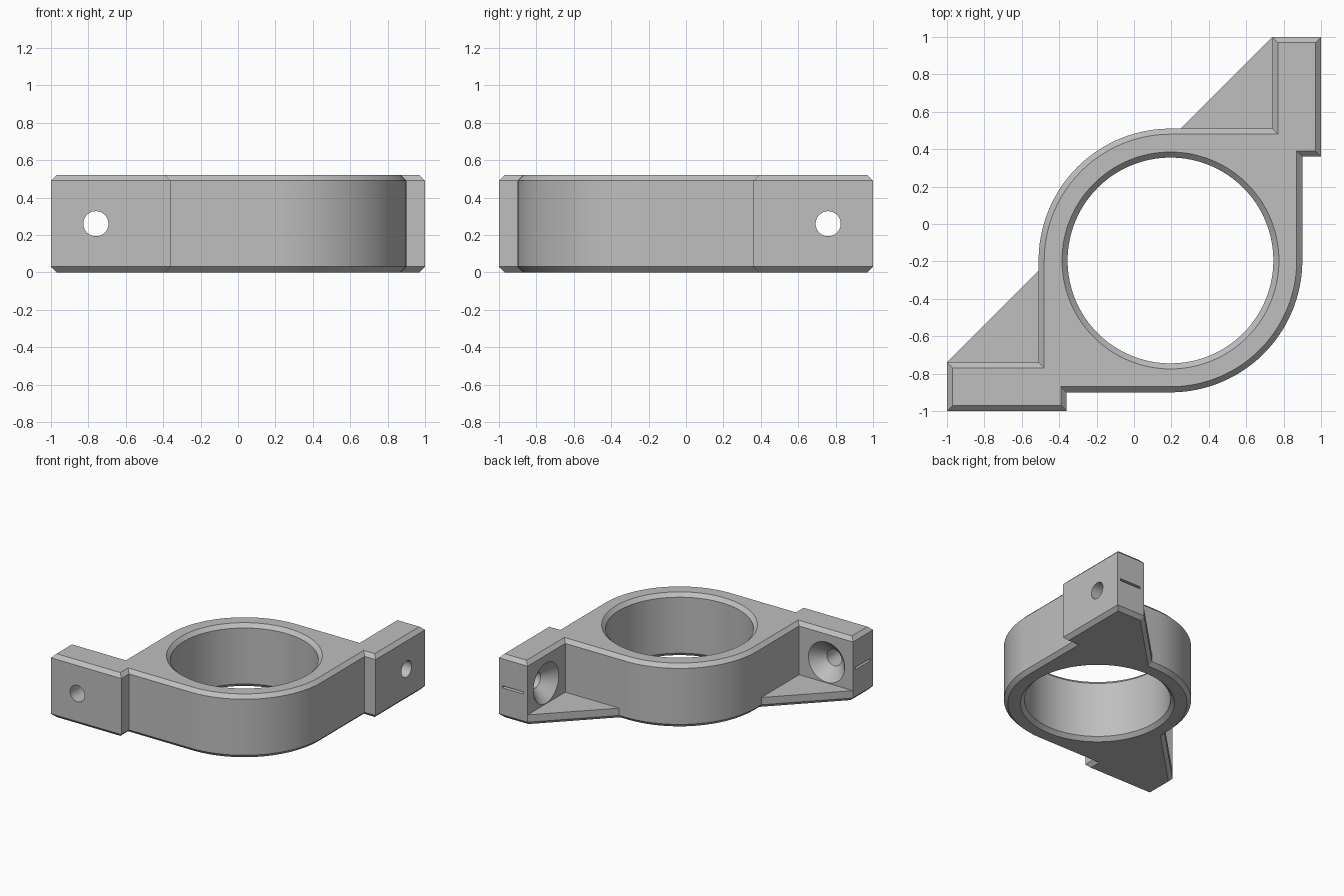
import bpy, bmesh, math
from mathutils import Vector

if "Cube" in bpy.data.objects:
    bpy.data.objects.remove(bpy.data.objects["Cube"])

HEIGHT, BEVEL, WEB_TOP, MID = 0.52, 0.03, 0.09, 0.26
CX, CY, OUTER, BORE = 0.195, -0.195, 0.705, 0.55

grey = bpy.data.materials.new("plain_grey")
grey.use_nodes = True
grey.diffuse_color = (0.52, 0.52, 0.52, 1)
grey.node_tree.nodes["Principled BSDF"].inputs["Base Color"].default_value = grey.diffuse_color


def loft(name, rings):
    """Closed solid through rings that share one point count."""
    bm = bmesh.new()
    loops = [[bm.verts.new(p) for p in ring] for ring in rings]
    for low, high in zip(loops, loops[1:]):
        for i in range(len(low)):
            j = (i + 1) % len(low)
            bm.faces.new((low[i], low[j], high[j], high[i]))
    bm.faces.new(loops[0][::-1])
    bm.faces.new(loops[-1])
    bmesh.ops.remove_doubles(bm, verts=bm.verts, dist=1e-5)
    bmesh.ops.recalc_face_normals(bm, faces=bm.faces)
    mesh = bpy.data.meshes.new(name)
    bm.to_mesh(mesh)
    bm.free()
    mesh.materials.append(grey)
    obj = bpy.data.objects.new(name, mesh)
    bpy.context.collection.objects.link(obj)
    return obj


def flip(p):
    """Mirror a point across the diagonal y = -x."""
    return (-p[1], -p[0], *p[2:])


def arc(start, end, radius=OUTER, steps=24):
    angles = [math.radians(start + (end - start) * i / steps) for i in range(steps + 1)]
    return [(CX + radius * math.cos(a), CY + radius * math.sin(a)) for a in angles]


def outline(corner):
    """Plan outline; corner is the point between the ring and the flange."""
    half = arc(135, 180) + [(-0.51, -0.25), corner, (-1, -0.74), (-1, -1),
                            (-0.36, -1), (-0.36, -0.9)] + arc(270, 315)
    return half + [flip(p) for p in half[-2:0:-1]]


def inset(points, d):
    """Mitred inward offset of a counter-clockwise outline."""
    result = []
    for i, p in enumerate(points):
        p = Vector(p)
        a = (p - Vector(points[i - 1])).normalized()
        b = (Vector(points[(i + 1) % len(points)]) - p).normalized()
        na, nb = Vector((-a.y, a.x)), Vector((-b.y, b.x))
        result.append(p + (na + nb) * d / (1 + na.dot(nb)))
    return result


def at(points, z):
    return [(p[0], p[1], z) for p in points]


# Bracket body: webbed base, then the plain outline above it
upper = outline((-0.51, -0.74))
base = outline((-0.755, -0.495))
body = loft("clamp_body", [
    at(inset(base, BEVEL), 0), at(base, BEVEL), at(base, WEB_TOP), at(upper, WEB_TOP),
    at(upper, HEIGHT - BEVEL), at(inset(upper, BEVEL), HEIGHT)])

# Central bore with bevelled rims
e = BEVEL
cutters = [loft("bore_cutter", [
    at(arc(0, 360, r, 128)[:-1], z) for r, z in (
        (BORE + 2 * e, -e), (BORE, e), (BORE, HEIGHT - e), (BORE + 2 * e, HEIGHT + e))])]


# Countersunk screw hole in the flange, along y
def screw_ring(r, y):
    turn = [math.tau * i / 48 for i in range(48)]
    return [(-0.76 + r * math.cos(t), y, MID + r * math.sin(t)) for t in turn]


screw = [screw_ring(r, y) for r, y in (
    (0.067, -1.1), (0.067, -0.838), (0.165, -0.74), (0.166, -0.7))]

# Thin slit in the flange end
slit = [[(x, -0.97, z), (x, -0.775, z), (x, -0.775, z + 0.018), (x, -0.97, z + 0.018)]
        for z in (MID - 0.009,) for x in (-1.1, -0.95)]

for name, rings in (("screw_cutter", screw), ("slit_cutter", slit)):
    cutters.append(loft(name, rings))
    cutters.append(loft(name + "_mirrored", [[flip(p) for p in r] for r in rings]))

# Cut everything out and tidy the helpers away
bpy.context.view_layer.objects.active = body
body.select_set(True)
for cutter in cutters:
    cutter.hide_render = True
    mod = body.modifiers.new(cutter.name, "BOOLEAN")
    mod.operation, mod.solver, mod.object = "DIFFERENCE", "EXACT", cutter
    bpy.ops.object.modifier_apply(modifier=mod.name)
    bpy.data.objects.remove(cutter)

bpy.ops.object.shade_smooth_by_angle(angle=math.radians(25))
